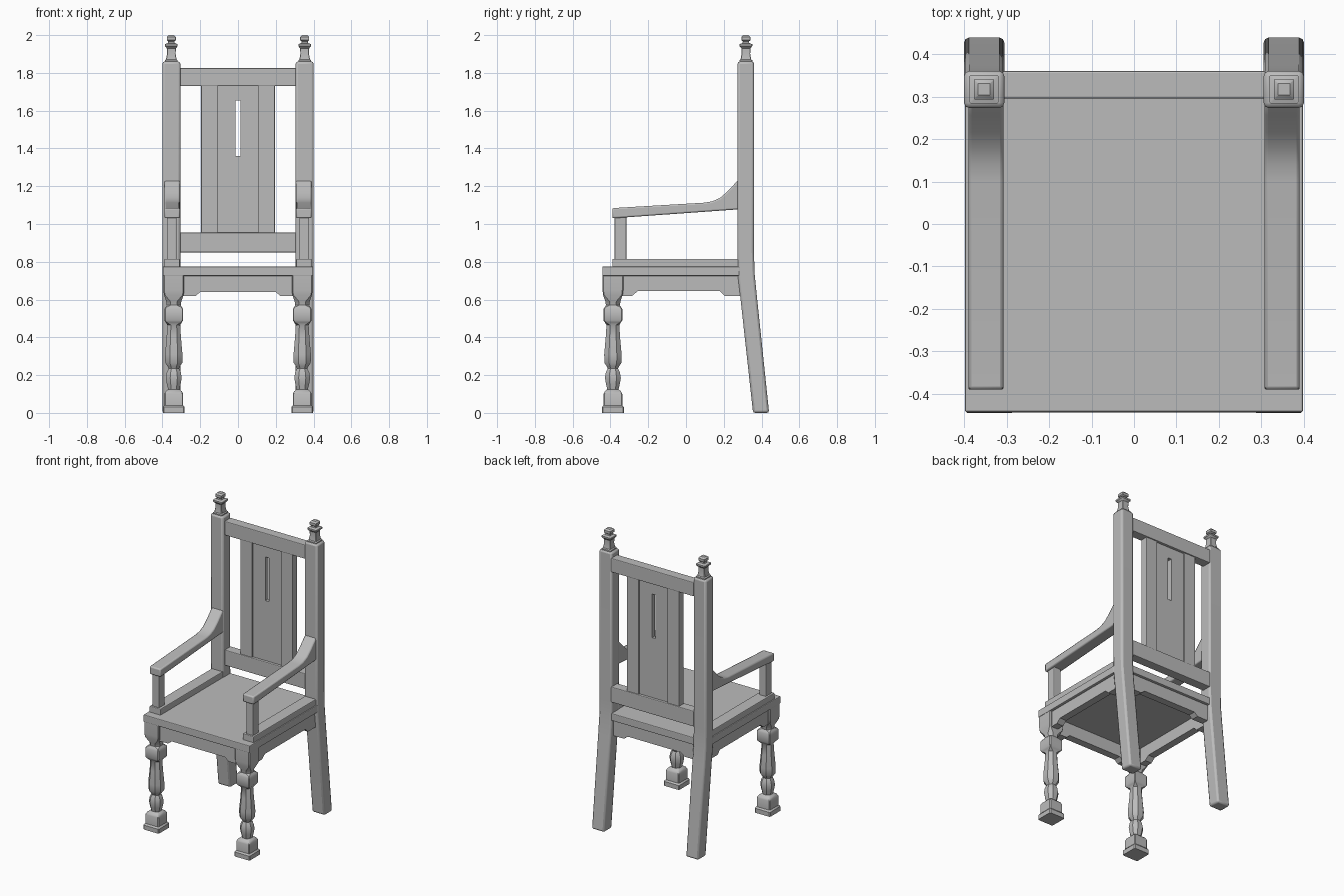
import bpy, bmesh, math

cube = bpy.data.objects.get("Cube")
if cube:
    bpy.data.objects.remove(cube, do_unlink=True)

grey = bpy.data.materials.new("plain grey")
grey.use_nodes = True
grey.diffuse_color = (0.5, 0.5, 0.5, 1)
grey.node_tree.nodes["Principled BSDF"].inputs["Base Color"].default_value = (0.5, 0.5, 0.5, 1)


def finish(name, bm, bevel=0.0, smooth=True):
    bmesh.ops.recalc_face_normals(bm, faces=bm.faces)
    mesh = bpy.data.meshes.new(name)
    bm.to_mesh(mesh)
    bm.free()
    mesh.materials.append(grey)
    ob = bpy.data.objects.new(name, mesh)
    bpy.context.collection.objects.link(ob)
    if bevel:
        mod = ob.modifiers.new("soft edges", 'BEVEL')
        mod.width = bevel
        mod.segments = 2
        mod.limit_method = 'ANGLE'
        mod.angle_limit = math.radians(40)
    if smooth:
        bpy.ops.object.select_all(action='DESELECT')
        ob.select_set(True)
        bpy.context.view_layer.objects.active = ob
        bpy.ops.object.shade_smooth_by_angle(angle=math.radians(35))
    return ob


def box(name, x, y, z, bevel=0.005):
    bm = bmesh.new()
    bmesh.ops.create_cube(bm, size=1)
    for v in bm.verts:
        for i, (lo, hi) in enumerate((x, y, z)):
            v.co[i] = lo if v.co[i] < 0 else hi
    return finish(name, bm, bevel, smooth=False)


def extrude(name, outline, lo, hi, axis, bevel=0.005):
    """Extrude a (horizontal, z) outline along x or y."""
    bm = bmesh.new()
    place = (lambda h, z, d: (d, h, z)) if axis == 'x' else (lambda h, z, d: (h, d, z))
    a = [bm.verts.new(place(h, z, lo)) for h, z in outline]
    b = [bm.verts.new(place(h, z, hi)) for h, z in outline]
    bm.faces.new(a)
    bm.faces.new(b)
    for i in range(len(a)):
        j = (i + 1) % len(a)
        bm.faces.new((a[i], a[j], b[j], b[i]))
    return finish(name, bm, bevel)


def loft(name, cx, cy, rings):
    """Stack eight-sided rings (z, half width, corner): corner 1 is square."""
    bm = bmesh.new()
    previous = None
    for z, h, c in rings:
        k = h * c
        pts = ((h, -k), (h, k), (k, h), (-k, h), (-h, k), (-h, -k), (-k, -h), (k, -h))
        ring = [bm.verts.new((cx + px, cy + py, z)) for px, py in pts]
        if previous:
            for i in range(8):
                j = (i + 1) % 8
                bm.faces.new((previous[i], previous[j], ring[j], ring[i]))
        else:
            bm.faces.new(ring)
        previous = ring
    bm.faces.new(previous)
    return finish(name, bm)


SQ, OCT = 0.9, 0.45
leg_rings = [(0, .058, SQ), (.03, .058, SQ), (.04, .05, SQ), (.1, .05, SQ), (.115, .042, SQ),
             (.125, .03, OCT), (.155, .037, OCT), (.185, .042, OCT), (.215, .037, OCT),
             (.235, .027, OCT), (.245, .032, OCT), (.265, .045, OCT), (.31, .046, OCT),
             (.4, .038, OCT), (.465, .034, OCT), (.48, .043, SQ), (.49, .05, SQ),
             (.55, .05, SQ), (.56, .043, SQ), (.57, .037, OCT), (.59, .04, OCT),
             (.625, .052, SQ), (.65, .055, SQ), (.73, .055, SQ)]
finial_rings = [(1.85, .034, SQ), (1.867, .034, SQ), (1.872, .028, SQ), (1.9, .023, SQ),
                (1.93, .024, SQ), (1.942, .034, SQ), (1.952, .034, SQ), (1.958, .018, SQ),
                (1.966, .016, SQ), (1.973, .024, SQ), (1.99, .024, SQ), (2.0, .014, SQ)]

post_outline = [(.355, 0), (.44, 0), (.375, .62), (.363, .74), (.36, .85), (.36, 1.86),
                (.273, 1.86), (.273, .85), (.275, .72), (.289, .6)]
arm_outline = [(-.39, 1.03), (.285, 1.078), (.285, 1.24), (.255, 1.21), (.215, 1.168),
               (.18, 1.138), (.14, 1.12), (.1, 1.113), (-.39, 1.084)]

# Paired parts on each side
for side, s in (("left", 1), ("right", -1)):
    def span(a, b):
        return tuple(sorted((s * a, s * b)))
    loft(side + "_front_leg", s * .34, -.387, leg_rings)
    extrude(side + "_back_post", post_outline, *span(.305, .4), 'x', .012)
    loft(side + "_finial", s * .353, .317, finial_rings)
    extrude(side + "_arm", arm_outline, *span(.307, .39), 'x', .008)
    box(side + "_arm_support", span(.325, .377), (-.378, -.315), (.8, 1.05))
    box(side + "_seat_rail", span(.307, .39), (-.39, .285), (.77, .815))
    side_apron = [(-.34, .73), (-.34, .62), (-.285, .62), (-.255, .645),
                  (.18, .645), (.205, .62), (.3, .62), (.3, .73)]
    extrude(side + "_apron", side_apron, *span(.33, .38), 'x', 0)
    box(side + "_back_slat", span(.108, .195), (.302, .353), (.945, 1.74), .003)

# Seat with its rear part set between the posts
box("seat", (-.398, .398), (-.443, .285), (.725, .775))
box("seat_back_edge", (-.31, .31), (.27, .358), (.725, .775))

# Front and back aprons
apron = [(-.31, .73), (-.31, .618), (-.225, .618), (-.2, .64),
         (.2, .64), (.225, .618), (.31, .618), (.31, .73)]
extrude("front_apron", apron, -.425, -.375, 'y', 0)
extrude("back_apron", apron, .29, .34, 'y', 0)

# Backrest rails
box("top_rail", (-.31, .31), (.295, .36), (1.73, 1.825))
box("lower_rail", (-.31, .31), (.295, .36), (.85, .955))

# Centre panel with a narrow slot
panel = box("centre_panel", (-.11, .11), (.312, .343), (.945, 1.74), 0)
cutter = box("slot_cutter", (-.013, .013), (.25, .4), (1.36, 1.655), 0)
cutter.hide_render = True
cutter.hide_viewport = True
cut = panel.modifiers.new("slot", 'BOOLEAN')
cut.object = cutter
cut.solver = 'EXACT'
